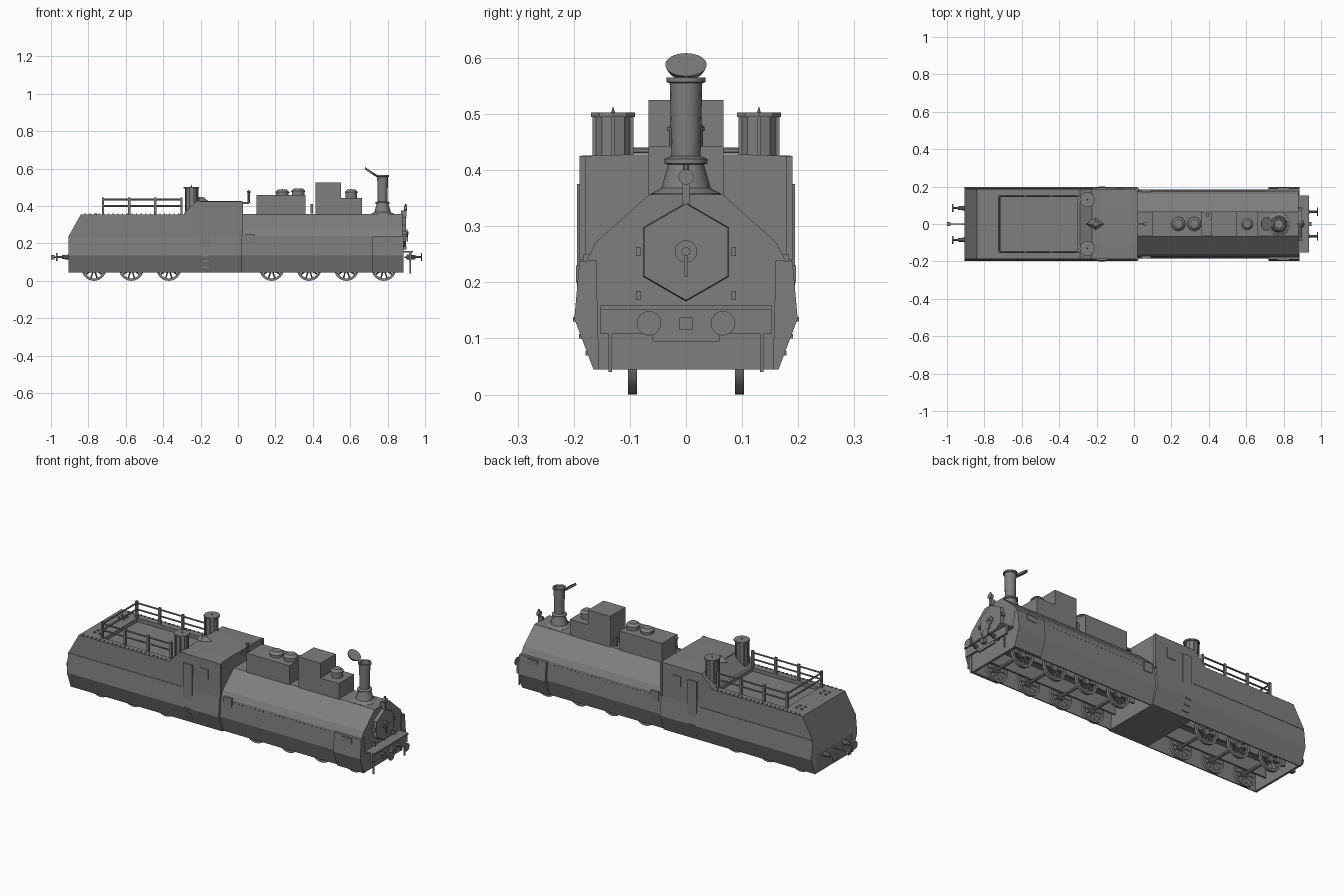
import bpy, bmesh, math
from mathutils import Vector, Matrix

if "Cube" in bpy.data.objects:
    bpy.data.objects.remove(bpy.data.objects["Cube"])

steel = bpy.data.materials.new("armour grey")
steel.use_nodes = True
steel.diffuse_color = (0.21, 0.21, 0.21, 1)
steel.node_tree.nodes["Principled BSDF"].inputs["Base Color"].default_value = (0.21, 0.21, 0.21, 1)


def finish(name, bm, smooth=False):
    bmesh.ops.recalc_face_normals(bm, faces=bm.faces)
    mesh = bpy.data.meshes.new(name)
    bm.to_mesh(mesh)
    bm.free()
    mesh.materials.append(steel)
    ob = bpy.data.objects.new(name, mesh)
    bpy.context.collection.objects.link(ob)
    if smooth:
        bpy.ops.object.select_all(action='DESELECT')
        ob.select_set(True)
        bpy.context.view_layer.objects.active = ob
        bpy.ops.object.shade_smooth_by_angle(angle=math.radians(35))
    return ob


def add_box(bm, x, y, z):
    """Box from (low, high) ranges."""
    size = Matrix.Diagonal((x[1] - x[0], y[1] - y[0], z[1] - z[0], 1))
    mid = Matrix.Translation((sum(x) / 2, sum(y) / 2, sum(z) / 2))
    bmesh.ops.create_cube(bm, size=1, matrix=mid @ size)


def add_rod(bm, a, b, r, r2=None, seg=6):
    """Cylinder or cone between two points."""
    a, b = Vector(a), Vector(b)
    turn = (b - a).to_track_quat('Z', 'Y').to_matrix().to_4x4()
    bmesh.ops.create_cone(bm, cap_ends=True, segments=seg, radius1=r, radius2=r if r2 is None else r2,
                          depth=(b - a).length, matrix=Matrix.Translation((a + b) / 2) @ turn)


def box(name, x, y, z):
    bm = bmesh.new()
    add_box(bm, x, y, z)
    return finish(name, bm)


def prism(name, ring, x0, x1, shear=None):
    """Extrude a cross-section along x; shear slopes the rear end above a height."""
    bm = bmesh.new()
    ends = [[bm.verts.new((x, y, z)) for y, z in ring] for x in (x0, x1)]
    if shear:
        for v in ends[0]:
            v.co.x += max(0, v.co.z - shear[0]) * shear[1]
    for end in ends:
        bm.faces.new(end)
    for i in range(len(ring)):
        j = (i + 1) % len(ring)
        bm.faces.new((ends[0][i], ends[0][j], ends[1][j], ends[1][i]))
    return finish(name, bm)


def hull(name, half, x0, x1, shear=None):
    return prism(name, half + [(-y, z) for y, z in reversed(half)], x0, x1, shear)


def lathe(name, x, y, profile, seg=16, smooth=True):
    """Turned part standing at x, y from (radius, height) points."""
    bm = bmesh.new()
    vs = [bm.verts.new((r, 0, z)) for r, z in profile]
    edges = [bm.edges.new(p) for p in zip(vs, vs[1:])]
    bmesh.ops.spin(bm, geom=vs + edges, axis=(0, 0, 1), cent=(0, 0, 0), angle=2 * math.pi,
                   steps=seg, use_merge=True)
    bmesh.ops.remove_doubles(bm, verts=bm.verts, dist=0.0003)
    bmesh.ops.translate(bm, verts=bm.verts, vec=(x, y, 0))
    return finish(name, bm, smooth)


# Armoured hulls, open underneath around the running gear; the cab floor sits low
rim = [(0.165, 0.045), (0.199, 0.135), (0.188, 0.24)]
skirt = [(0.152, 0.15), (0.159, 0.045)] + rim
loco_skirt = [(0.142, 0.15), (0.149, 0.045), (0.155, 0.045), (0.184, 0.135), (0.177, 0.24)]
tender = hull("tender_hull", skirt + [(0.186, 0.355)], -0.905, -0.22, (0.24, 0.56))
hull("cab", rim + [(0.186, 0.425), (0.1, 0.428)], -0.22, 0.02)
hull("cab_rear_slope", [(0.186, 0.35), (0.186, 0.36), (0.186, 0.426)], -0.29, -0.2, (0.36, 1.0))
hull("boiler_casing", loco_skirt + [(0.16, 0.272), (0.065, 0.357)], 0.02, 0.88)
for side in (1, -1):
    cover = [(0.155, 0.045)] + rim[:2] + [(0.19, 0.237), (0.16, 0.24)]
    prism("cylinder_cover", [(side * y, z) for y, z in cover], 0.72, 0.885)
for name, x in (("rear_end_wall", -0.903), ("front_end_wall", 0.87)):
    box(name, (x, x + 0.012), (-0.155, 0.155), (0.045, 0.16))

# Sunken bunker in the tender deck
cutter = box("bunker_cutter", (-0.715, -0.305), (-0.145, 0.145), (0.335, 0.4))
cutter.hide_render = True
cutter.hide_viewport = True
cut = tender.modifiers.new("bunker", 'BOOLEAN')
cut.object = cutter
cut.solver = 'EXACT'

# Deck railing
bm = bmesh.new()
for side in (1, -1):
    for z in (0.4, 0.435):
        add_rod(bm, (-0.725, side * 0.15, z), (-0.3, side * 0.15, z), 0.005)
    for i in range(4):
        x = -0.722 + i * 0.14
        add_box(bm, (x - 0.006, x + 0.006), (side * 0.15 - 0.006, side * 0.15 + 0.006), (0.33, 0.446))
for z in (0.4, 0.435):
    add_rod(bm, (-0.722, -0.15, z), (-0.722, 0.15, z), 0.005)
finish("deck_railing", bm)

# Rivets and bolts along the deck edge and the seams
bm = bmesh.new()
for side in (1, -1):
    for i in range(21):
        x = -0.82 + i * 0.025
        add_box(bm, (x, x + 0.006), (side * 0.178 - 0.004, side * 0.178 + 0.004), (0.35, 0.36))
    for i in range(26):
        x = 0.05 + i * 0.025
        add_box(bm, (x, x + 0.005), (side * 0.177 - 0.003, side * 0.177 + 0.003), (0.225, 0.23))
for y in (-0.12, -0.09, 0.09, 0.12):
    for x in (-0.79, -0.76):
        add_rod(bm, (x, y, 0.35), (x, y, 0.361), 0.006)
finish("rivets", bm)

# Seams, doors, hatches and steps on both sides
for side in (1, -1):
    def plate(name, x, y, z):
        box(name, x, sorted((side * (y - 0.012), side * y)), z)
    plate("tender_seam", (-0.9, -0.22), 0.1905, (0.235, 0.241))
    plate("cab_door", (-0.2, -0.145), 0.194, (0.16, 0.375))
    plate("cab_window_hatch", (-0.1, -0.05), 0.19, (0.32, 0.375))
    plate("boiler_hatch", (0.04, 0.09), 0.184, (0.2, 0.25))
    plate("cylinder_hatch", (0.77, 0.83), 0.196, (0.2, 0.23))
    plate("cab_end_strip", (0.012, 0.026), 0.19, (0.24, 0.425))
    for z in (0.07, 0.1, 0.13):
        plate("cab_step", (-0.19, -0.155), 0.153 + z * 0.375, (z, z + 0.008))

# Rear gun turrets
for y in (0.13, -0.13):
    lathe("turret", -0.25, y, [(0, 0.35), (0.034, 0.35), (0.034, 0.495), (0.041, 0.495),
                               (0.041, 0.503), (0, 0.503)], 10, False)
    lathe("turret_spike", -0.25, y, [(0, 0.5), (0.005, 0.5), (0, 0.514)], 6)
    bm = bmesh.new()
    for i in range(5):
        a = i * math.tau / 5
        px, py = -0.25 + 0.035 * math.cos(a), y + 0.035 * math.sin(a)
        add_box(bm, (px - 0.003, px + 0.003), (py - 0.003, py + 0.003), (0.36, 0.497))
    finish("turret_ribs", bm)

# Diamond roof hatch
bm = bmesh.new()
bmesh.ops.create_cone(bm, segments=4, cap_ends=True, radius1=0.05, radius2=0.02, depth=0.025)
for v in bm.verts:
    v.co = Vector((v.co.x - 0.205, v.co.y * 0.7, v.co.z + 0.436))
finish("roof_hatch", bm)

# Casings, domes and whistle on top of the boiler
box("rear_dome_casing", (0.1, 0.36), (-0.067, 0.067), (0.34, 0.46))
box("tall_casing", (0.415, 0.55), (-0.067, 0.067), (0.34, 0.525))
box("front_dome_casing", (0.55, 0.662), (-0.067, 0.067), (0.34, 0.443))
for x, z, r in ((0.237, 0.46, 0.034), (0.322, 0.465, 0.034), (0.605, 0.46, 0.03)):
    lathe("dome", x, 0, [(r, 0.44), (r, z + 0.01), (r * 1.1, z + 0.01), (r * 1.1, z + 0.016),
                         (r * 0.7, z + 0.028), (0, z + 0.03)])
lathe("whistle", 0.058, 0, [(0, 0.415), (0.008, 0.415), (0.006, 0.44), (0.006, 0.47), (0.009, 0.472),
                            (0.009, 0.48), (0, 0.485)], 8)
box("whistle_pipe", (0.01, 0.06), (-0.005, 0.005), (0.412, 0.422))
box("side_valve", (0.388, 0.4), (0.04, 0.055), (0.36, 0.41))

# Chimney with its open lid
lathe("chimney", 0.773, 0, [(0.066, 0.345), (0.062, 0.358), (0.044, 0.368), (0.032, 0.41), (0.038, 0.412),
                            (0.038, 0.42), (0.026, 0.425), (0.029, 0.555), (0.035, 0.557),
                            (0.035, 0.565), (0.026, 0.565), (0.024, 0.44), (0, 0.44)])
bm = bmesh.new()
add_rod(bm, (0.704, 0, 0.579), (0.71, 0, 0.588), 0.032, 0.037, 20)
add_rod(bm, (0.73, 0, 0.566), (0.752, 0, 0.56), 0.005)
finish("chimney_lid", bm, True)

# Smokebox front with door, handle and lamp
bm = bmesh.new()
bmesh.ops.create_cone(bm, segments=6, cap_ends=True, radius1=0.088, radius2=0.086, depth=0.02,
                      matrix=Matrix.Translation((0.888, 0, 0.254)) @ Matrix.Rotation(math.pi / 2, 4, 'Y')
                      @ Matrix.Rotation(math.pi / 6, 4, 'Z'))
add_rod(bm, (0.89, 0, 0.255), (0.905, 0, 0.255), 0.02, seg=16)
add_rod(bm, (0.9, 0, 0.255), (0.912, 0, 0.255), 0.008, seg=8)
add_box(bm, (0.902, 0.908), (-0.004, 0.004), (0.21, 0.255))
for y in (0.085, -0.085):
    for z in (0.177, 0.255):
        add_box(bm, (0.88, 0.9), (y - 0.004, y + 0.004), (z - 0.008, z + 0.008))
finish("smokebox_door", bm)
bm = bmesh.new()
add_box(bm, (0.872, 0.9), (-0.006, 0.006), (0.34, 0.375))
add_rod(bm, (0.888, 0, 0.388), (0.904, 0, 0.388), 0.014, seg=12)
add_rod(bm, (0.896, 0, 0.4), (0.896, 0, 0.41), 0.005)
finish("head_lamp", bm)

# Buffer beam and platform
box("front_platform", (0.87, 0.935), (-0.152, 0.152), (0.152, 0.16))
box("front_beam", (0.915, 0.927), (-0.152, 0.152), (0.108, 0.153))
box("front_beam_drop", (0.916, 0.926), (-0.06, 0.06), (0.095, 0.11))
for y in (0.135, -0.135):
    box("guard_iron", (0.918, 0.926), (y - 0.003, y + 0.003), (0.04, 0.11))

# Buffers and couplings at both ends
for end, root, tip, gap in ((1, 0.9, 0.985, 0.066), (-1, 0.9, 0.972, 0.085)):
    bm = bmesh.new()
    for y in (gap, -gap):
        add_rod(bm, (end * root, y, 0.127), (end * (root + 0.04), y, 0.127), 0.014, 0.01, 10)
        add_rod(bm, (end * root, y, 0.127), (end * tip, y, 0.127), 0.006, seg=8)
        add_rod(bm, (end * (tip - 0.006), y, 0.127), (end * tip, y, 0.127), 0.022, seg=16)
    finish("buffers", bm, True)
    bm = bmesh.new()
    reach = 0.95 if end > 0 else 1.0
    add_rod(bm, (end * 0.89, 0, 0.127), (end * reach, 0, 0.127), 0.004)
    add_box(bm, sorted((end * (reach - 0.02), end * reach)), (-0.012, 0.012), (0.115, 0.137))
    finish("coupling_hook", bm)

# Spoked wheels, axles and inside frames
bm = bmesh.new()
R = 0.066
for x in (-0.77, -0.57, -0.37, 0.18, 0.38, 0.58, 0.78):
    add_rod(bm, (x, -0.09, R), (x, 0.09, R), 0.008, seg=8)
    for y in (0.095, -0.095):
        rings = []
        for r, w in ((R, -0.008), (R, 0.008), (R - 0.013, 0.008), (R - 0.013, -0.008)):
            rings.append([bm.verts.new((x + r * math.cos(i * math.tau / 24), y + w,
                                        R + r * math.sin(i * math.tau / 24))) for i in range(24)])
        for k in range(4):
            a, b = rings[k], rings[(k + 1) % 4]
            for i in range(24):
                j = (i + 1) % 24
                bm.faces.new((a[i], a[j], b[j], b[i]))
        add_rod(bm, (x, y - 0.01, R), (x, y + 0.01, R), 0.016, seg=12)
        for i in range(10):
            d = Vector((math.cos(i * math.tau / 10), 0, math.sin(i * math.tau / 10)))
            c = Vector((x, y, R))
            add_rod(bm, c + d * 0.012, c + d * (R - 0.011), 0.004, seg=4)
finish("wheels", bm, True)
for x in ((-0.88, -0.25), (0.06, 0.86)):
    for y in (0.07, -0.07):
        box("frame", x, (y - 0.005, y + 0.005), (0.075, 0.155))
